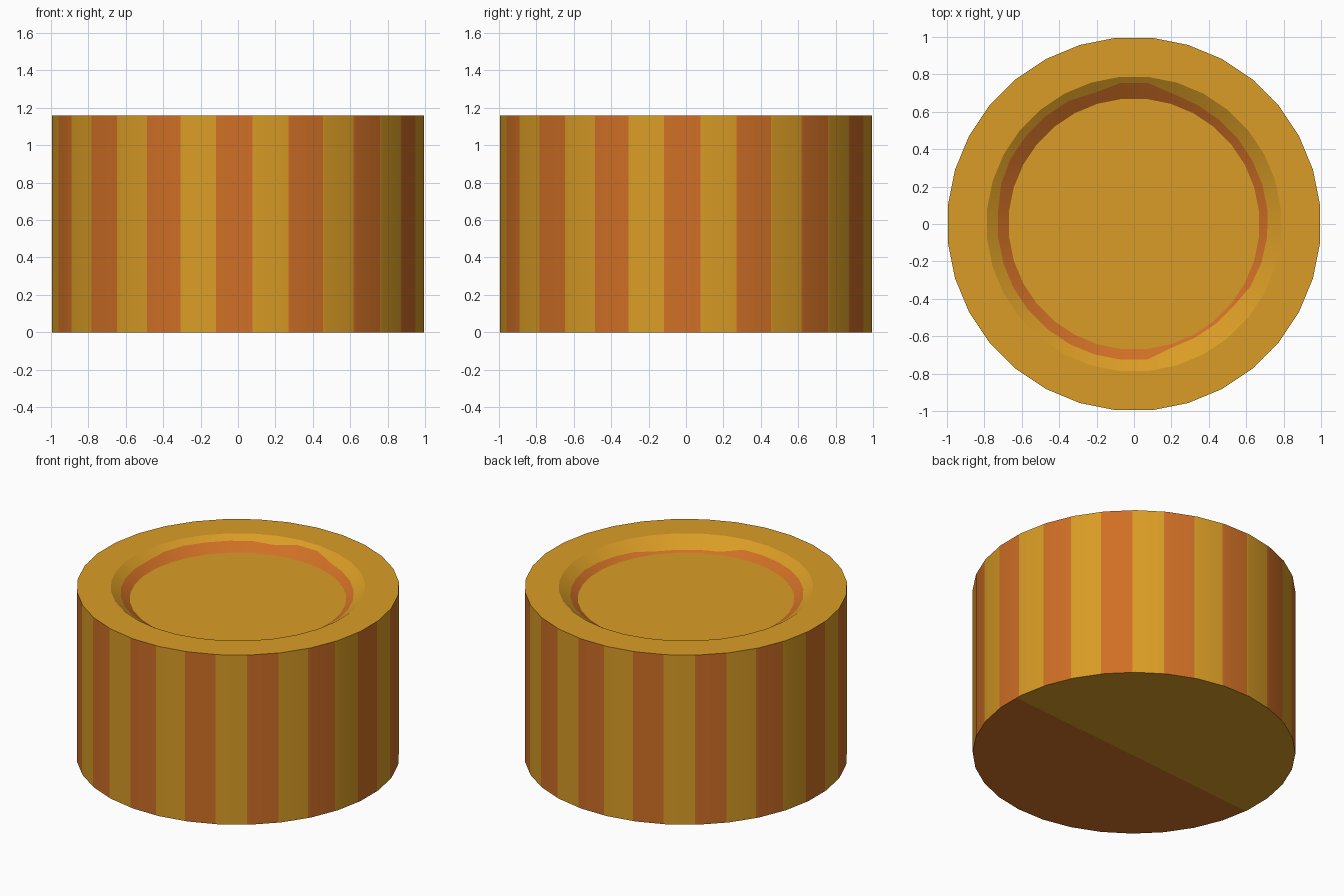
import bpy, bmesh, math
from mathutils import Vector

if "Cube" in bpy.data.objects:
    bpy.data.objects.remove(bpy.data.objects["Cube"])

N, H, RIM, FLOOR, DEPTH = 32, 1.16, 0.79, 0.672, 0.078
STEP = 2 * math.pi / N


def material(name, rgb):
    m = bpy.data.materials.new(name)
    m.diffuse_color = (*rgb, 1)
    m.use_nodes = True
    m.node_tree.nodes["Principled BSDF"].inputs["Base Color"].default_value = m.diffuse_color
    return m


mats = [material("golden_yellow", (0.70, 0.335, 0.019)),
        material("burnt_orange", (0.63, 0.160, 0.019))]
bm = bmesh.new()


def face(verts, colour):
    f = bm.faces.new(verts)
    f.material_index = colour
    f.smooth = True
    return f


def polar(r, a, z):
    return Vector((r * math.cos(a), r * math.sin(a), z))


# Outer wall points: each facet is split near its end, where the stripe changes
outline = []
for i in range(N):
    p, q = polar(1, (i - 0.5) * STEP, 0), polar(1, (i + 0.5) * STEP, 0)
    outline += [p, p.lerp(q, 0.9)]
low = [bm.verts.new(p) for p in outline]
high = [bm.verts.new(p + Vector((0, 0, H))) for p in outline]
for k in range(2 * N):
    j = (k + 1) % (2 * N)
    orange = ((k + 1) // 2) % 2 == 0
    face([low[k], low[j], high[j], high[k]], int(orange))

# Wavy edge between the two colours on the recess slope: (degrees, radius)
WAVE = [(0, .718), (40, .718), (65, .722), (80, .73), (84, .757), (96, .757),
        (104, .728), (115, .745), (140, .745), (160, .748), (170, .73),
        (284, .728), (287, .69), (328, .69), (335, .72), (345, .71), (360, .718)]


def wave(a):
    d = math.degrees(a) % 360
    for (d0, r0), (d1, r1) in zip(WAVE, WAVE[1:]):
        if d <= d1:
            return r0 + (r1 - r0) * (d - d0) / (d1 - d0)
    return WAVE[-1][1]


def slope_z(r):
    return H - DEPTH * (RIM - r) / (RIM - FLOOR)


# Rim, two-colour slope and recess floor
rings = []
for radius in (lambda a: RIM, wave, lambda a: FLOOR):
    ring = []
    for i in range(N):
        a = (i - 0.5) * STEP
        r = radius(a)
        ring.append(bm.verts.new(polar(r, a, slope_z(r))))
    rings.append(ring)
rim, mid, floor = rings
for i in range(N):
    j = (i + 1) % N
    face([high[2 * i], high[2 * i + 1], high[(2 * i + 2) % (2 * N)], rim[j], rim[i]], 0)
    face([rim[i], rim[j], mid[j], mid[i]], 0)
    face([mid[i], mid[j], floor[j], floor[i]], 1)
face(floor, 0)

# Underside, cut across the middle into two colours
base = face(low[::-1], 0)
a = math.radians(4.7)
n = Vector((-math.sin(a), math.cos(a), 0))
bmesh.ops.bisect_plane(bm, geom=[base] + list(base.edges) + list(base.verts),
                       plane_co=n * -0.026, plane_no=n)
bm.normal_update()
for f in bm.faces:
    if f.normal.z < -0.9:
        f.material_index = int(f.calc_center_median().dot(n) < -0.026)

mesh = bpy.data.meshes.new("round_block")
bm.to_mesh(mesh)
bm.free()
for m in mats:
    mesh.materials.append(m)
block = bpy.data.objects.new("round_block", mesh)
bpy.context.collection.objects.link(block)
bpy.context.view_layer.objects.active = block
block.select_set(True)
bpy.ops.object.shade_smooth_by_angle(angle=math.radians(20))
